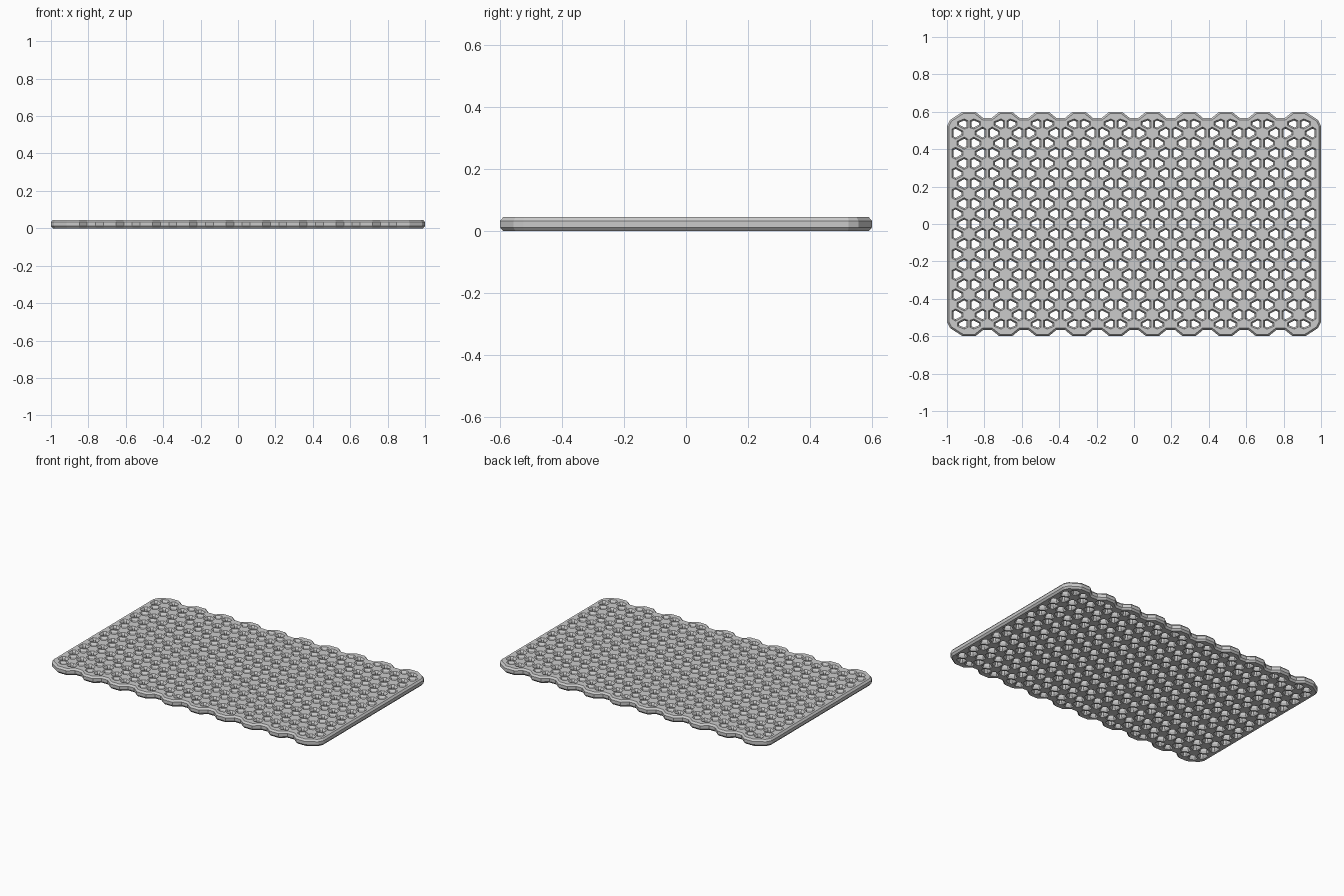
import bpy, bmesh
from mathutils import Vector

if "Cube" in bpy.data.objects:
    bpy.data.objects.remove(bpy.data.objects["Cube"])

DX, HALF = 0.098, 0.054        # column spacing, half node spacing in a column
LEVELS = (0.045, 0.033, 0.012, 0.0)
CHAMFER = 0.008


def node(c, h):
    return Vector((c * DX, max(-0.578, min(0.578, h * HALF))))


def inset(poly, d):
    """Offset a counter-clockwise polygon inwards with mitred corners."""
    out, n = [], len(poly)
    for i in range(n):
        e0 = (poly[i] - poly[i - 1]).normalized()
        e1 = (poly[(i + 1) % n] - poly[i]).normalized()
        n0, n1 = Vector((-e0.y, e0.x)), Vector((-e1.y, e1.x))
        out.append(poly[i] + (n0 + n1) * d / (1 + n0.dot(n1)))
    return out


bm = bmesh.new()


def face(pts, z):
    bm.faces.new([bm.verts.new((p.x, p.y, z)) for p in pts])


def walls(edge_loop, mid_loop):
    """Chamfered wall: narrow top and bottom loops, straight middle band."""
    loops = (edge_loop, mid_loop, mid_loop, edge_loop)
    n = len(mid_loop)
    for k in range(3):
        for i in range(n):
            j = (i + 1) % n
            quad = [(loops[k][i], LEVELS[k]), (loops[k][j], LEVELS[k]),
                    (loops[k + 1][j], LEVELS[k + 1]), (loops[k + 1][i], LEVELS[k + 1])]
            bm.faces.new([bm.verts.new((p.x, p.y, z)) for p, z in quad])


# Lattice cells: triangles with a corner-cut hole
for c in range(-10, 10):
    for h in range(-10, 11):
        if (c + h) % 2 == 0:
            tri = [node(c, h), node(c + 1, h - 1), node(c + 1, h + 1)]
        else:
            tri = [node(c + 1, h), node(c, h + 1), node(c, h - 1)]
        inner = inset(tri, 0.014)
        mid = []
        for i in range(3):
            mid.append(inner[i].lerp(inner[i - 1], 0.22))
            mid.append(inner[i].lerp(inner[(i + 1) % 3], 0.22))
        rim = inset(mid, -CHAMFER)
        walls(rim, mid)
        for z in (LEVELS[0], LEVELS[3]):
            for i in range(3):
                j = (i + 1) % 3
                face([tri[i], tri[j], rim[2 * j], rim[2 * i + 1]], z)
                face([tri[i], rim[2 * i + 1], rim[2 * i]], z)

# Scalloped border: each boundary node pairs with one or two outline points
half_chain = []
for h in range(-8, 9, 2):
    half_chain.append((node(10, h), [Vector((1, h * HALF))]))
half_chain.append((node(10, 10), [Vector((1, 0.525)), Vector((0.983, 0.557))]))
for c in range(9, -10, -1):
    x = c * DX
    if c % 2:
        w, y, h = 0.034, 0.6, 11
    else:
        w, y, h = 0.022, 0.566, 10
    half_chain.append((node(c, h), [Vector((x + w, y)), Vector((x - w, y))]))
half_chain.append((node(-10, 10), [Vector((-0.983, 0.557)), Vector((-1, 0.525))]))
# rotate half a turn; the lattice is point symmetric, drop the repeated right side
chain = half_chain + [(-p, [-q for q in qs]) for p, qs in half_chain]

outline = [q for _, qs in chain for q in qs]
rim = inset(outline, 0.01)
walls(rim, outline)
k, groups = 0, []
for p, qs in chain:
    groups.append((p, rim[k:k + len(qs)]))
    k += len(qs)
for z in (LEVELS[0], LEVELS[3]):
    for i, (p, qs) in enumerate(groups):
        p2, qs2 = groups[(i + 1) % len(groups)]
        face([p, qs[-1], qs2[0], p2], z)
        if len(qs) == 2:
            face([p, qs[0], qs[1]], z)

bmesh.ops.remove_doubles(bm, verts=bm.verts, dist=0.0002)
bmesh.ops.recalc_face_normals(bm, faces=bm.faces)
mesh = bpy.data.meshes.new("lattice_panel")
bm.to_mesh(mesh)
bm.free()
bpy.context.collection.objects.link(bpy.data.objects.new("lattice_panel", mesh))
